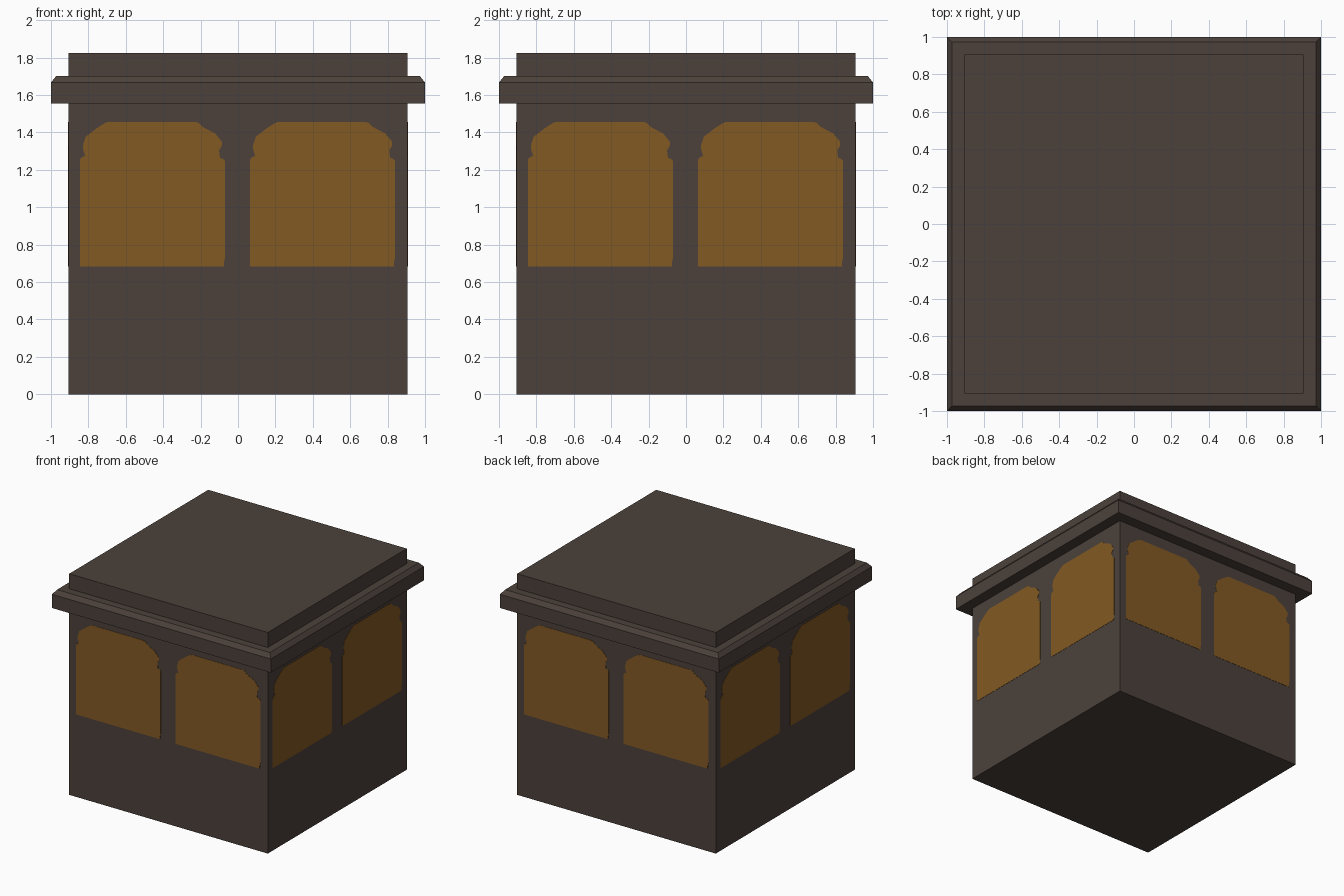
import bpy, bmesh, math
from mathutils import Matrix

if "Cube" in bpy.data.objects:
    bpy.data.objects.remove(bpy.data.objects["Cube"])

def material(name, rgb):
    m = bpy.data.materials.new(name)
    m.diffuse_color = (*rgb, 1)
    m.use_nodes = True
    m.node_tree.nodes["Principled BSDF"].inputs["Base Color"].default_value = m.diffuse_color
    return m

stone = material("dark_brown", (0.072, 0.053, 0.044))
amber = material("amber_window", (0.223, 0.100, 0.017))

def add_object(name, bm, mat):
    bmesh.ops.recalc_face_normals(bm, faces=bm.faces)
    me = bpy.data.meshes.new(name)
    bm.to_mesh(me)
    bm.free()
    me.materials.append(mat)
    ob = bpy.data.objects.new(name, me)
    bpy.context.collection.objects.link(ob)
    return ob

HALF = 0.907

# Walls, cornice and raised roof: one shell of stacked square rings (half width, height)
rings = [(HALF, 0), (HALF, 1.554), (1.0, 1.554), (1.0, 1.667),
         (0.972, 1.702), (HALF, 1.702), (HALF, 1.826)]
bm = bmesh.new()
loops = [[bm.verts.new((sx * h, sy * h, z))
          for sx, sy in ((-1, -1), (1, -1), (1, 1), (-1, 1))] for h, z in rings]
for a, b in zip(loops, loops[1:]):
    for i in range(4):
        j = (i + 1) % 4
        bm.faces.new((a[i], a[j], b[j], b[i]))
bm.faces.new(loops[0][::-1])
bm.faces.new(loops[-1])
add_object("booth_body", bm, stone)

# Arched window outline (offset from window centre, height)
outline = [(-.388, .682), (.382, .682), (.383, .71), (.388, .73), (.388, 1.245),
           (.382, 1.256), (.361, 1.265), (.356, 1.305), (.370, 1.325),
           (.372, 1.35), (.334, 1.396), (.285, 1.42), (.265, 1.432),
           (.245, 1.452), (.227, 1.457), (-.238, 1.457), (-.256, 1.449),
           (-.297, 1.423), (-.357, 1.377), (-.372, 1.33), (-.371, 1.31),
           (-.360, 1.275), (-.380, 1.266), (-.388, 1.254)]

# Two thin window plates on each of the four walls
for side, label in enumerate(("front", "right", "back", "left")):
    for cx, pos in ((-0.4575, "a"), (0.452, "b")):
        bm = bmesh.new()
        face = bm.faces.new([bm.verts.new((cx + u, -HALF + 0.001, z)) for u, z in outline])
        ext = bmesh.ops.extrude_face_region(bm, geom=[face])
        for v in ext["geom"]:
            if isinstance(v, bmesh.types.BMVert):
                v.co.y -= 0.003
        bm.transform(Matrix.Rotation(side * math.pi / 2, 4, 'Z'))
        add_object(f"{label}_window_{pos}", bm, amber)
